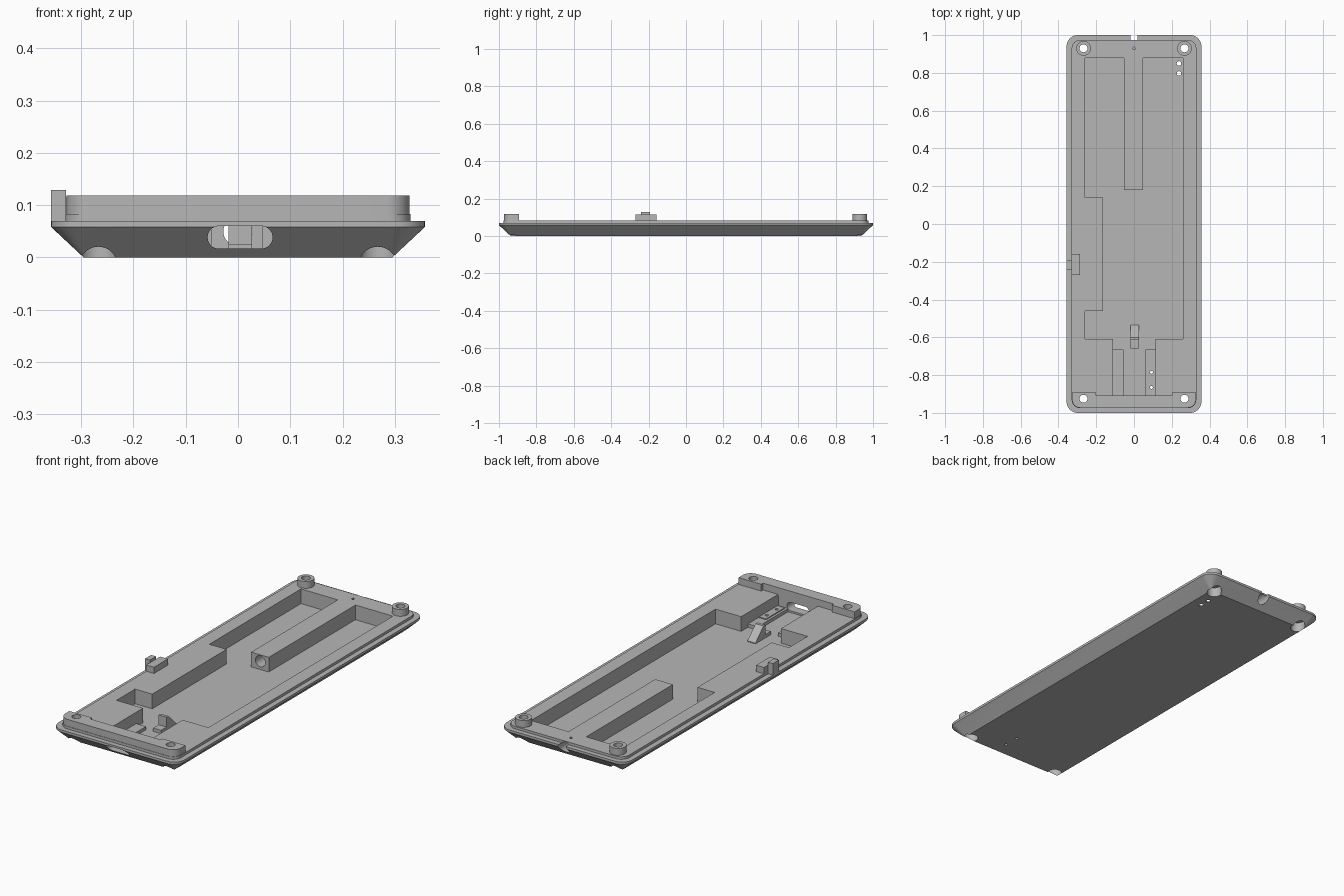
import bpy, bmesh, math
from math import cos, sin, pi

cube = bpy.data.objects.get("Cube")
if cube:
    bpy.data.objects.remove(cube, do_unlink=True)

grey = bpy.data.materials.new("plain_grey")
grey.use_nodes = True
colour = (0.47, 0.47, 0.47, 1)
grey.diffuse_color = colour
grey.node_tree.nodes["Principled BSDF"].inputs["Base Color"].default_value = colour


def loft(name, rings):
    """Closed solid through a stack of equal-length point rings."""
    bm = bmesh.new()
    loops = [[bm.verts.new(p) for p in ring] for ring in rings]
    n = len(loops[0])
    for a, b in zip(loops, loops[1:]):
        for i in range(n):
            j = (i + 1) % n
            bm.faces.new((a[i], a[j], b[j], b[i]))
    bm.faces.new(loops[0][::-1])
    bm.faces.new(loops[-1])
    bmesh.ops.recalc_face_normals(bm, faces=bm.faces)
    mesh = bpy.data.meshes.new(name)
    bm.to_mesh(mesh)
    bm.free()
    mesh.materials.append(grey)
    obj = bpy.data.objects.new(name, mesh)
    bpy.context.collection.objects.link(obj)
    return obj


def prism(name, pts, lo, hi, axis="z"):
    place = {"x": lambda u, v, t: (t, u, v),
             "y": lambda u, v, t: (u, t, v),
             "z": lambda u, v, t: (u, v, t)}[axis]
    return loft(name, [[place(u, v, t) for u, v in pts] for t in (lo, hi)])


def box(name, x0, x1, y0, y1, z0, z1):
    return prism(name, [(x0, y0), (x1, y0), (x1, y1), (x0, y1)], z0, z1)


def circle(cx, cy, r, n=40):
    return [(cx + r * cos(2 * pi * i / n), cy + r * sin(2 * pi * i / n)) for i in range(n)]


def rounded(hx, hy, r, cx=0, cy=0, n=10):
    pts = []
    for k, (sx, sy) in enumerate([(1, 1), (-1, 1), (-1, -1), (1, -1)]):
        for i in range(n + 1):
            a = pi / 2 * (k + i / n)
            pts.append((cx + sx * (hx - r) + r * cos(a), cy + sy * (hy - r) + r * sin(a)))
    return pts


def cut(target, cutters):
    for c in cutters:
        m = target.modifiers.new("cut", "BOOLEAN")
        m.operation, m.solver, m.object = "DIFFERENCE", "EXACT", c
        bpy.context.view_layer.objects.active = target
        bpy.ops.object.modifier_apply(modifier=m.name)


# Tray body: tapered underside, thin rim, raised inner plate
levels = [(0.295, 0.938, 0.003, 0), (0.357, 1, 0.06, 0.058), (0.357, 1, 0.06, 0.07),
          (0.33, 0.975, 0.045, 0.07), (0.33, 0.975, 0.045, 0.083)]
tray = loft("tray_body", [[(x, y, z) for x, y in rounded(hx, hy, r)] for hx, hy, r, z in levels])

# Main cavity, leaving the bored bar and the stepped right wall standing
outline = [(-.26, .88), (-.26, .14), (-.163, .14), (-.163, -.46), (-.26, -.46), (-.26, -.61),
           (-.11, -.61), (-.11, -.91), (.115, -.91), (.115, -.61), (.26, -.61), (.26, .88),
           (.048, .88), (.048, .18), (-.052, .18), (-.052, .88)]
FLOOR = 0.008
cavity = prism("cavity_cutter", outline, FLOOR, 0.2)
bore = prism("bore_cutter", circle(0, 0.05, 0.028), 0.1, 1.1, "y")
slot = prism("slot_cutter", rounded(0.062, 0.0215, 0.0213, 0.004, 0.0385), -1.1, -0.89, "y")
pin_hole = prism("pin_hole_cutter", circle(0, 0.93, 0.007, 16), 0.05, 0.2)

# Corner screws: wide recess below, narrow hole through
corners = [(sx * 0.267, y) for sx in (-1, 1) for y in (-0.925, 0.93)]
recesses = [prism("recess_cutter", circle(x, y, 0.035), -0.02, 0.05) for x, y in corners]
screws = [prism("screw_cutter", circle(x, y, 0.021), -0.03, 0.2) for x, y in corners]
wire_holes = [prism("wire_hole_cutter", circle(x, y, r, 20), -0.03, 0.2)
              for x, y, r in [(.238, .85, .012), (.238, .797, .012),
                              (.092, -.785, .008), (.092, -.865, .008)]]
cut(tray, [cavity, bore, slot, pin_hole] + recesses + screws + wire_holes)

# Raised front wall with rounded outer corners and a shallow step at the back
front = [p for p in rounded(0.328, 0.2, 0.045, 0, -0.773) if p[1] < -0.9]
wall = prism("front_wall", front + [(.328, -.893), (.2, -.893), (.2, -.908),
                                    (-.2, -.908), (-.2, -.893), (-.328, -.893)], 0.076, 0.118)
cut(wall, screws)
parts = [tray, wall]

# Rear screw posts
for side, x in (("right", -0.267), ("left", 0.267)):
    post = prism("rear_post_" + side, circle(x, 0.93, 0.039), 0.076, 0.118)
    cut(post, screws)
    parts.append(post)

# Low ledges beside the connector pocket, and the drilled switch plate
low = FLOOR - 0.003
right_ledge = box("connector_ledge_right", -.111, -.055, -.911, -.665, low, 0.025)
left_ledge = box("connector_ledge_left", .06, .116, -.911, -.665, low, 0.025)
plate = box("switch_plate", .072, .112, -.9, -.75, 0.02, 0.03)
for part in (left_ledge, plate):
    cut(part, wire_holes)
parts += [right_ledge, left_ledge, plate]

# Connector stop: low foot in front of a sloped wedge
parts.append(prism("connector_stop", [(-.66, low), (-.535, low), (-.535, .012), (-.6, .075),
                                      (-.615, .075), (-.615, .025), (-.66, .025)],
                   -0.018, 0.027, "x"))

# Side catch: block on the plate and upright tab on the rim
parts.append(box("side_catch_block", -.33, -.286, -.27, -.158, 0.076, 0.115))
parts.append(box("side_catch_tab", -.357, -.329, -.24, -.192, 0.068, 0.129))

# Remove the cutters, then shade the curved walls
for c in [cavity, bore, slot, pin_hole] + recesses + screws + wire_holes:
    bpy.data.objects.remove(c, do_unlink=True)
bpy.ops.object.select_all(action="DESELECT")
for p in parts:
    p.select_set(True)
bpy.context.view_layer.objects.active = tray
bpy.ops.object.shade_smooth_by_angle(angle=math.radians(25))
